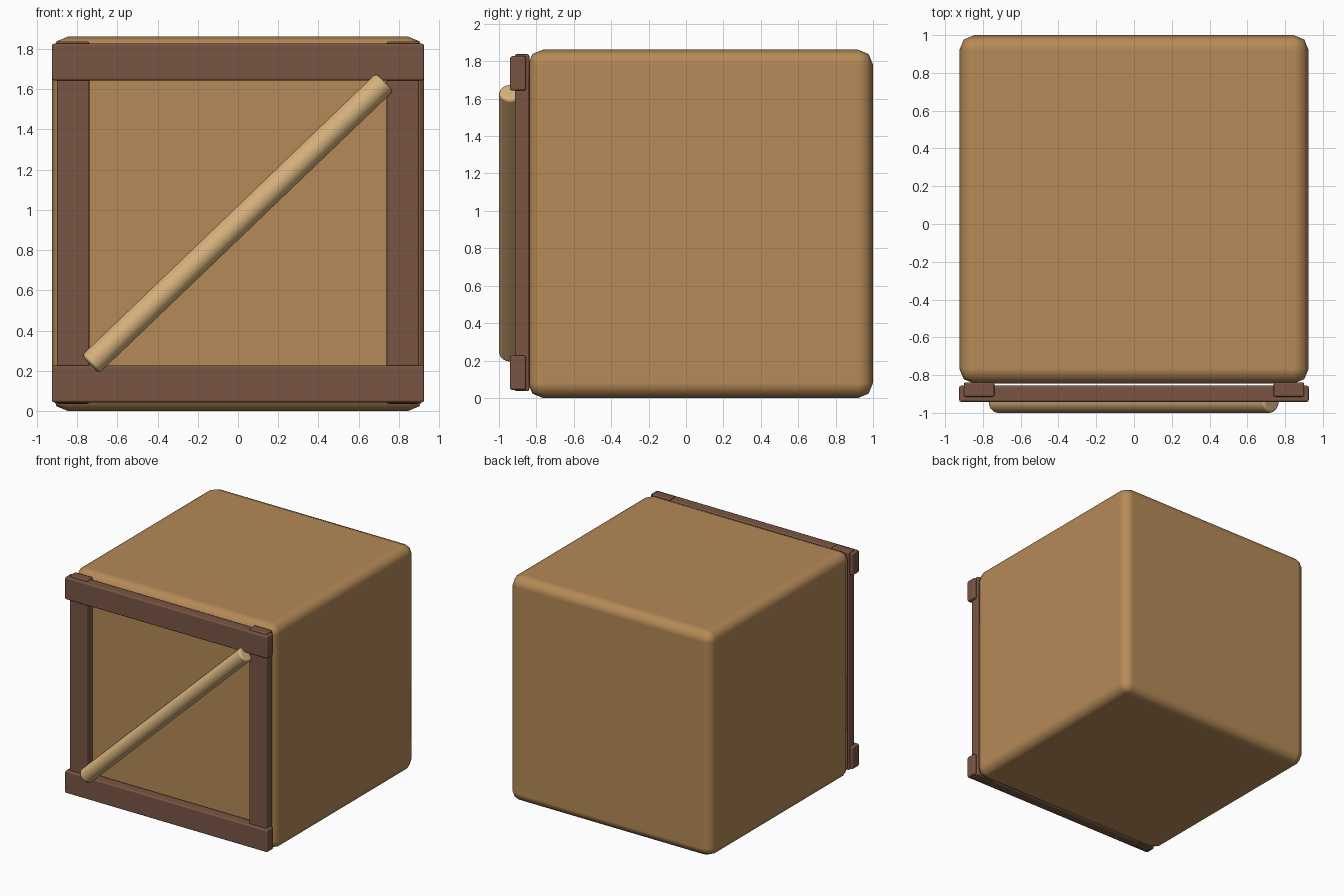
import bpy
import math

if "Cube" in bpy.data.objects:
    bpy.data.objects.remove(bpy.data.objects["Cube"])


def material(name, rgb):
    lin = [((c / 255 + 0.055) / 1.055) ** 2.4 for c in rgb]
    m = bpy.data.materials.new(name)
    m.diffuse_color = (*lin, 1)
    m.use_nodes = True
    m.node_tree.nodes["Principled BSDF"].inputs["Base Color"].default_value = m.diffuse_color
    return m


BOX = material("warm wood", (181, 138, 87))
TRIM = material("dark brown wood", (121, 85, 67))
POLE = material("light wood", (214, 178, 124))


def finish(ob, name, mat, width, segments):
    ob.name = name
    ob.data.materials.append(mat)
    bpy.ops.object.transform_apply(location=False, rotation=False, scale=True)
    bpy.ops.object.shade_smooth()
    b = ob.modifiers.new("rounded edges", 'BEVEL')
    b.width = width
    b.segments = segments
    b.limit_method = 'ANGLE'
    b.angle_limit = math.radians(40)
    b.harden_normals = True


def block(name, lo, hi, mat, width, segments):
    mid = [(a + b) / 2 for a, b in zip(lo, hi)]
    bpy.ops.mesh.primitive_cube_add(size=1, location=mid)
    ob = bpy.context.object
    ob.scale = [b - a for a, b in zip(lo, hi)]
    finish(ob, name, mat, width, segments)


# Main crate body
block("crate_body", (-0.925, -0.845, 0), (0.925, 1.0, 1.862), BOX, 0.08, 2)

# Front frame: upright posts behind the two rails
for side, x in (("left", -0.82), ("right", 0.82)):
    block(side + "_post", (x - 0.081, -0.915, 0.036), (x + 0.081, -0.838, 1.838),
          TRIM, 0.01, 2)
for level, z in (("bottom", 0.135), ("top", 1.735)):
    block(level + "_rail", (-0.926, -0.942, z - 0.092), (0.926, -0.855, z + 0.092),
          TRIM, 0.012, 2)

# Diagonal round brace across the front
bpy.ops.mesh.primitive_cylinder_add(vertices=16, radius=0.062, depth=2.03,
                                    location=(-0.002, -0.938, 0.934),
                                    rotation=(0, math.radians(90 - 43.8), 0))
finish(bpy.context.object, "diagonal_brace", POLE, 0.018, 2)
